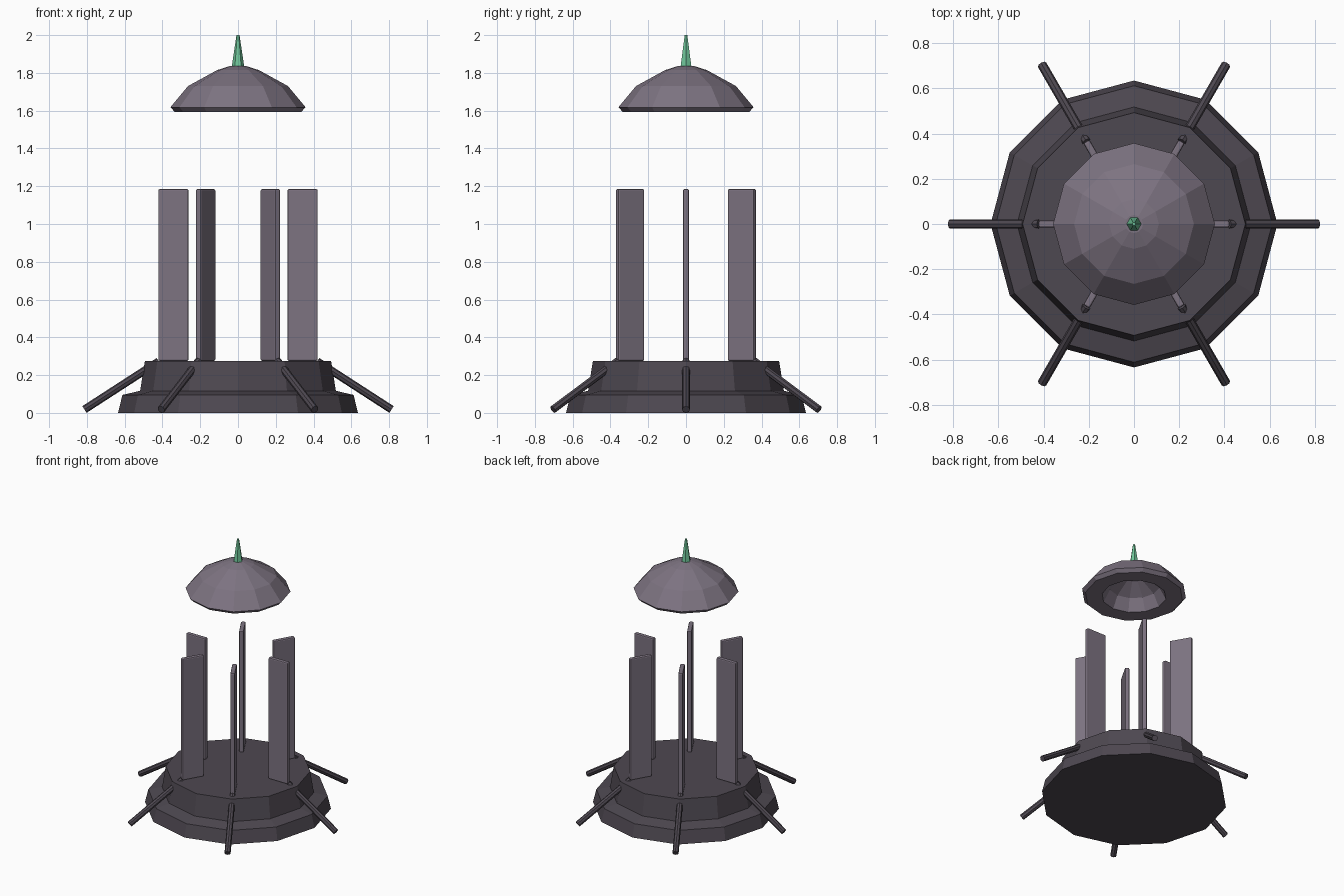
import bpy, bmesh, math
from mathutils import Vector, Matrix

if "Cube" in bpy.data.objects:
    bpy.data.objects.remove(bpy.data.objects["Cube"])


def material(name, rgb):
    m = bpy.data.materials.new(name)
    m.diffuse_color = (*rgb, 1)
    m.use_nodes = True
    m.node_tree.nodes["Principled BSDF"].inputs["Base Color"].default_value = m.diffuse_color
    return m


DARK = material("dark stone", (0.076, 0.065, 0.082))
LIGHT = material("pale violet stone", (0.205, 0.172, 0.22))
GREEN = material("green crystal", (0.16, 0.56, 0.32))


def finish(bm, name, mat):
    bmesh.ops.recalc_face_normals(bm, faces=bm.faces)
    me = bpy.data.meshes.new(name)
    bm.to_mesh(me)
    bm.free()
    me.materials.append(mat)
    ob = bpy.data.objects.new(name, me)
    bpy.context.collection.objects.link(ob)
    return ob


def lathe(name, profile, sides, mat):
    """Turn (radius, height) points round z; open ends are capped."""
    bm = bmesh.new()
    rings = []
    for r, z in profile:
        rings.append([bm.verts.new((r * math.cos(2 * math.pi * i / sides),
                                    r * math.sin(2 * math.pi * i / sides), z))
                      for i in range(sides)])
    for a, b in zip(rings, rings[1:]):
        for i in range(sides):
            j = (i + 1) % sides
            bm.faces.new((a[i], a[j], b[j], b[i]))
    bm.faces.new(rings[0])
    bm.faces.new(rings[-1])
    return finish(bm, name, mat)


def rod(name, p, q, radius, mat):
    p, q = Vector(p), Vector(q)
    d = q - p
    bm = bmesh.new()
    bmesh.ops.create_cone(bm, cap_ends=True, segments=8, radius1=radius,
                          radius2=radius, depth=d.length)
    bm.transform(Matrix.Translation((p + q) / 2)
                 @ d.to_track_quat('Z', 'Y').to_matrix().to_4x4())
    return finish(bm, name, mat)


# stepped base
lathe("base", [(0.635, 0), (0.612, 0.095), (0.518, 0.117), (0.493, 0.275)], 12, DARK)

# six radial fins and six sloping struts
for k in range(6):
    turn = Matrix.Rotation(k * math.pi / 3, 4, 'Z')
    bm = bmesh.new()
    bmesh.ops.create_cube(bm, size=1)
    bm.transform(Matrix.Translation((0.342, 0, 0.73))
                 @ Matrix.Diagonal((0.16, 0.032, 0.91, 1)))
    bmesh.ops.bevel(bm, geom=bm.edges[:], offset=0.008, segments=2,
                    profile=0.5, affect='EDGES')
    bm.transform(turn)
    finish(bm, f"fin_{k + 1}", LIGHT)
    rod(f"strut_{k + 1}", turn @ Vector((0.813, 0, 0.018)),
        turn @ Vector((0.419, 0, 0.273)), 0.021, DARK)

# floating hollow dome: outer shell, rim, inner bowl
lathe("dome", [(0.04, 1.837), (0.11, 1.815), (0.265, 1.73), (0.358, 1.618),
               (0.335, 1.594), (0.22, 1.594), (0.175, 1.68), (0.07, 1.75),
               (0.02, 1.765)], 12, LIGHT)

# crystal spike
lathe("spike", [(0.035, 1.82), (0.008, 2.0)], 6, GREEN)
